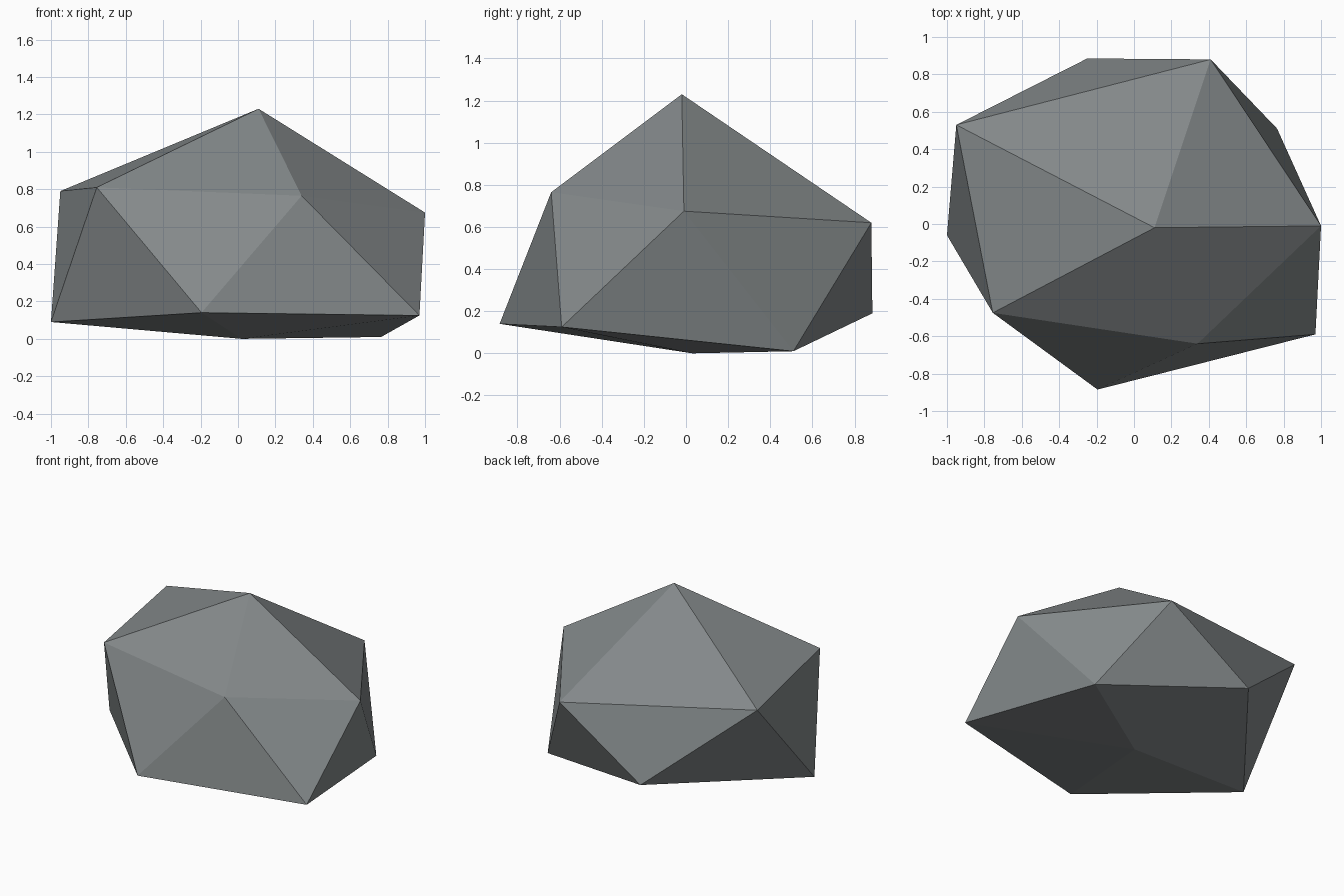
import bpy, bmesh

if "Cube" in bpy.data.objects:
    bpy.data.objects.remove(bpy.data.objects["Cube"])

# Stone colour
stone = bpy.data.materials.new("stone grey")
stone.diffuse_color = (0.23, 0.25, 0.255, 1)
stone.use_nodes = True
stone.node_tree.nodes["Principled BSDF"].inputs["Base Color"].default_value = stone.diffuse_color

# Rough boulder: a 20-sided ball whose two rings of five points are knocked about
top = (0.11, -0.02, 1.23)
upper = [(1.0, -0.01, 0.675), (0.41, 0.88, 0.62), (-0.95, 0.53, 0.79),
         (-0.755, -0.475, 0.81), (0.34, -0.64, 0.765)]
lower = [(0.765, 0.51, 0.01), (-0.25, 0.885, 0.19), (-1.0, -0.06, 0.09),
         (-0.195, -0.885, 0.14), (0.97, -0.59, 0.125)]
bottom = (0.02, 0.03, 0.0)

bm = bmesh.new()
t, b = bm.verts.new(top), bm.verts.new(bottom)
u = [bm.verts.new(p) for p in upper]
l = [bm.verts.new(p) for p in lower]
for i in range(5):
    j = (i + 1) % 5
    bm.faces.new((t, u[i], u[j]))        # crown
    bm.faces.new((u[i], l[i], u[j]))     # sides
    bm.faces.new((l[i], l[j], u[j]))
    bm.faces.new((b, l[j], l[i]))        # underside
bmesh.ops.recalc_face_normals(bm, faces=bm.faces)

mesh = bpy.data.meshes.new("boulder")
bm.to_mesh(mesh)
bm.free()
mesh.materials.append(stone)
bpy.context.collection.objects.link(bpy.data.objects.new("boulder", mesh))
